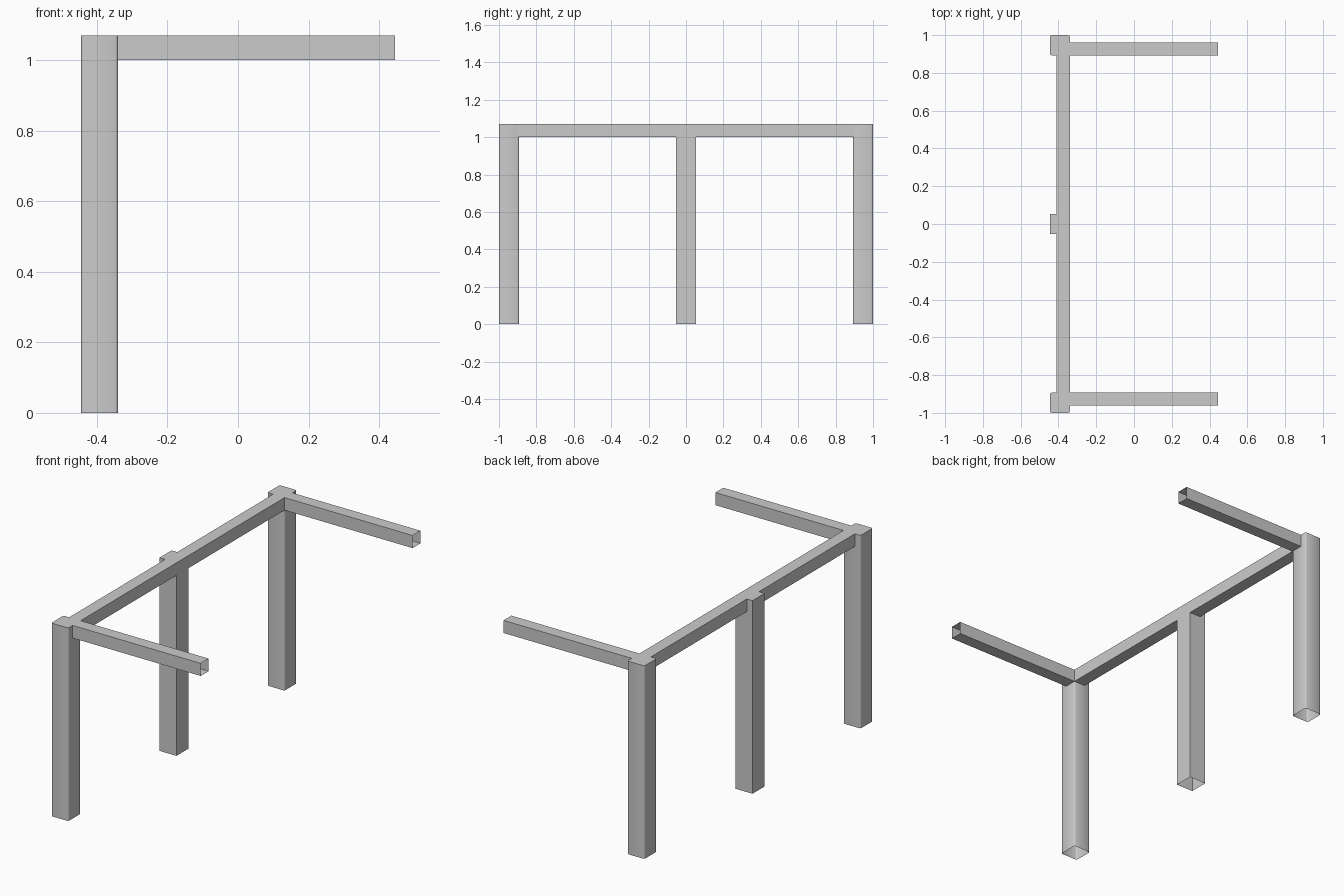
import bpy
import bmesh
import math
from mathutils import Vector

cube = bpy.data.objects.get("Cube")
if cube:
    bpy.data.objects.remove(cube, do_unlink=True)

# Shared sizes of the frame
BACK, FACE, FRONT = -0.445, -0.34, 0.445   # post back, post face, arm tip (x)
BEAM_BACK = -0.41
INNER, ARM_OUT, END = 0.893, 0.962, 1.0    # distances from the middle (y)
UNDER, TOP = 1.0, 1.07                     # underside and top of the rails (z)
HALF_POST = 0.053

metal = bpy.data.materials.new("light grey")
metal.use_nodes = True
grey = (0.6, 0.6, 0.6, 1)
metal.diffuse_color = grey
metal.node_tree.nodes["Principled BSDF"].inputs["Base Color"].default_value = grey


def finish(name, bm, open_dirs):
    """Remove the end faces of a tube and make it an object."""
    bmesh.ops.recalc_face_normals(bm, faces=bm.faces)
    ends = [f for f in bm.faces
            if any(f.normal.dot(Vector(d)) > 0.99 for d in open_dirs)]
    bmesh.ops.delete(bm, geom=ends, context='FACES')
    mesh = bpy.data.meshes.new(name)
    bm.to_mesh(mesh)
    bm.free()
    mesh.materials.append(metal)
    obj = bpy.data.objects.new(name, mesh)
    bpy.context.collection.objects.link(obj)
    return obj


def tube(name, low, high, open_dirs, rounding=0):
    """Box between two corners with open ends and optional round upright edges."""
    low, high = Vector(low), Vector(high)
    bm = bmesh.new()
    bmesh.ops.create_cube(bm, size=1)
    for v in bm.verts:
        v.co = (low + high) / 2 + v.co * (high - low)
    if rounding:
        upright = [e for e in bm.edges
                   if abs(e.verts[0].co.z - e.verts[1].co.z) > 0.5]
        bmesh.ops.bevel(bm, geom=upright, offset=rounding, segments=2,
                        profile=0.5, affect='EDGES')
    obj = finish(name, bm, open_dirs)
    if rounding:
        bpy.context.view_layer.objects.active = obj
        obj.select_set(True)
        bpy.ops.object.shade_smooth_by_angle(angle=math.radians(50))
        obj.select_set(False)
    return obj


# Corner posts and the arms that reach out from them
for side, s in (("front", -1), ("back", 1)):
    near, far = sorted((s * INNER, s * END))
    tube(side + "_post", (BACK, near, 0), (FACE, far, TOP), [(0, 0, -1)], 0.008)
    near, far = sorted((s * INNER, s * ARM_OUT))
    tube(side + "_arm", (FACE - 0.01, near, UNDER), (FRONT, far, TOP),
         [(1, 0, 0), (-1, 0, 0)])

# Long rail between the corner posts
tube("long_rail", (BEAM_BACK, -INNER - 0.01, UNDER), (FACE, INNER + 0.01, TOP),
     [(0, 1, 0), (0, -1, 0)])

# Middle post, notched at the top to carry the rail
bm = bmesh.new()
profile = [(BACK, 0), (FACE, 0), (FACE, UNDER),
           (BEAM_BACK, UNDER), (BEAM_BACK, TOP), (BACK, TOP)]
side_face = bm.faces.new([bm.verts.new((x, -HALF_POST, z)) for x, z in profile])
grown = bmesh.ops.extrude_face_region(bm, geom=[side_face])["geom"]
bmesh.ops.translate(bm, vec=(0, 2 * HALF_POST, 0),
                    verts=[g for g in grown if isinstance(g, bmesh.types.BMVert)])
# Only the foot is open; the notch is closed by the rail itself
finish("middle_post", bm, [(0, 0, -1)])
